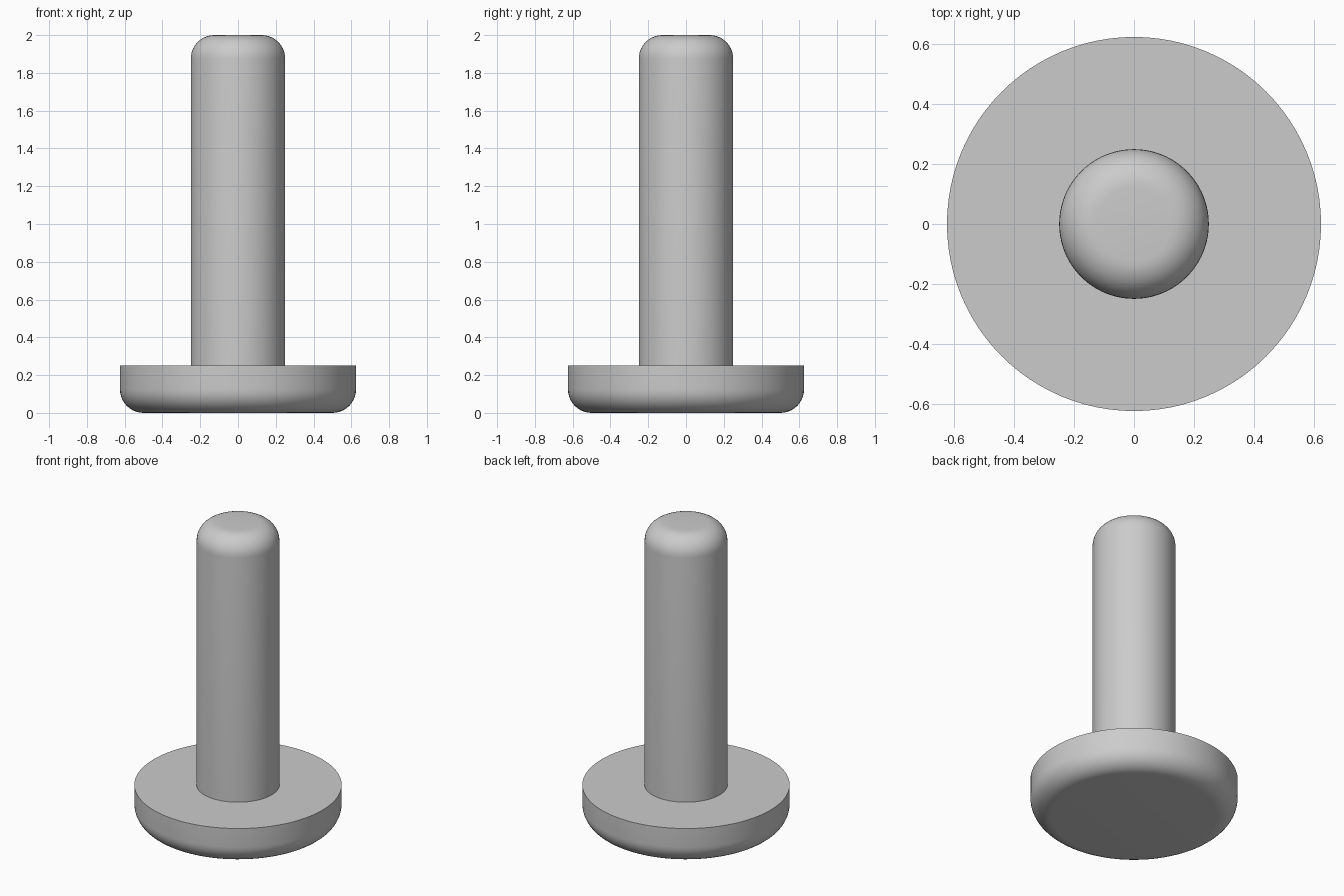
import bpy
import bmesh
from math import cos, sin, pi, radians

SEGMENTS = 96
FILLET = 0.125
FILLET_STEPS = 10

cube = bpy.data.objects.get("Cube")
if cube:
    bpy.data.objects.remove(cube, do_unlink=True)

grey = bpy.data.materials.new("plain grey")
grey.use_nodes = True
colour = (0.6, 0.6, 0.6, 1)
grey.diffuse_color = colour
grey.node_tree.nodes["Principled BSDF"].inputs["Base Color"].default_value = colour


def arc(radius, z, start):
    """Quarter round about (radius, z), beginning at the given angle."""
    return [(radius + FILLET * cos(start + pi / 2 * i / FILLET_STEPS),
             z + FILLET * sin(start + pi / 2 * i / FILLET_STEPS))
            for i in range(FILLET_STEPS + 1)]


def lathe(name, profile):
    """Revolve a (radius, z) profile about the z axis."""
    bm = bmesh.new()
    verts = [bm.verts.new((r, 0, z)) for r, z in profile]
    edges = [bm.edges.new(pair) for pair in zip(verts, verts[1:])]
    bmesh.ops.spin(bm, geom=verts + edges, cent=(0, 0, 0), axis=(0, 0, 1),
                   angle=2 * pi, steps=SEGMENTS, use_merge=True)
    bmesh.ops.remove_doubles(bm, verts=bm.verts, dist=0.0001)
    bmesh.ops.recalc_face_normals(bm, faces=bm.faces)
    mesh = bpy.data.meshes.new(name)
    bm.to_mesh(mesh)
    bm.free()
    mesh.materials.append(grey)
    obj = bpy.data.objects.new(name, mesh)
    bpy.context.collection.objects.link(obj)
    bpy.ops.object.select_all(action="DESELECT")
    obj.select_set(True)
    bpy.context.view_layer.objects.active = obj
    bpy.ops.object.shade_smooth_by_angle(angle=radians(30))
    return obj


# Flange: wide disc, rounded underneath, open where the shaft stands on it
flange_radius, flange_top, shaft_radius, height = 0.625, 0.25, 0.25, 2.0
lathe("flange", [(0, 0)] + arc(flange_radius - FILLET, FILLET, -pi / 2)
      + [(flange_radius, flange_top), (shaft_radius, flange_top)])

# Shaft: tall pin with a rounded top
lathe("shaft", [(shaft_radius, flange_top)]
      + arc(shaft_radius - FILLET, height - FILLET, 0) + [(0, height)])
